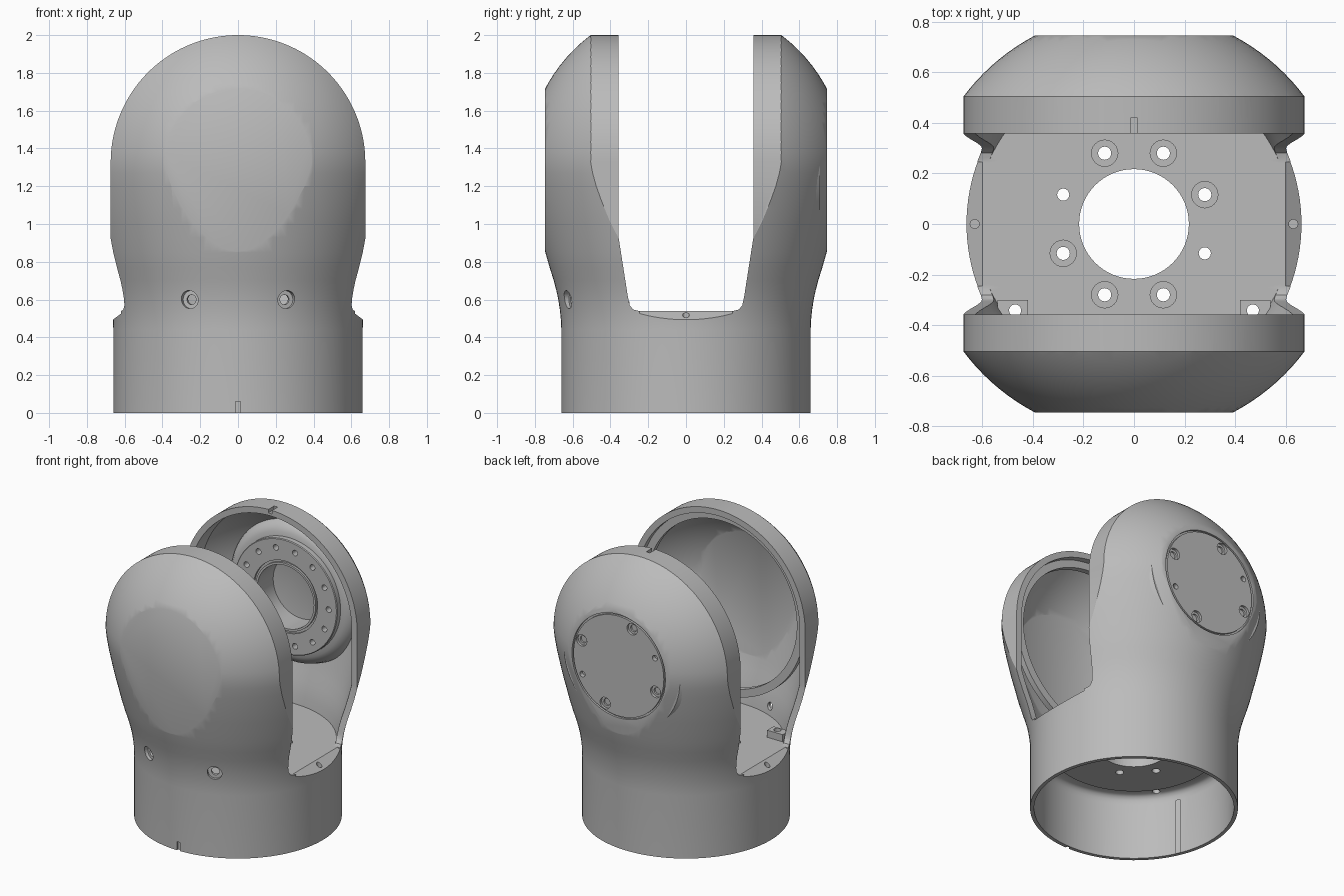
import bpy, bmesh, math
from mathutils import Matrix, Vector

cube = bpy.data.objects.get("Cube")
if cube:
    bpy.data.objects.remove(cube, do_unlink=True)

HALF = 0.674      # half width of the arms
DEPTH = 0.746     # half depth over the flat faces
HUB = 2 - HALF    # height of the pivot axis
FLOOR = 0.54      # top of the inner floor

grey = bpy.data.materials.new("plain_grey")
grey.use_nodes = True
COLOUR = (0.5, 0.5, 0.5, 1)
grey.diffuse_color = COLOUR
grey.node_tree.nodes["Principled BSDF"].inputs["Base Color"].default_value = COLOUR


def finish(bm, name):
    bmesh.ops.recalc_face_normals(bm, faces=bm.faces)
    mesh = bpy.data.meshes.new(name)
    bm.to_mesh(mesh)
    bm.free()
    mesh.materials.append(grey)
    obj = bpy.data.objects.new(name, mesh)
    bpy.context.collection.objects.link(obj)
    return obj


def add_turned(bm, profile, n, place):
    """Revolve (radius, height) points about local z into a closed solid."""
    rings = []
    for r, z in profile:
        count = n if r > 1e-6 else 1
        rings.append([bm.verts.new(place @ Vector((r * math.cos(a), r * math.sin(a), z)))
                      for a in (math.tau * i / n for i in range(count))])
    pairs = list(zip(rings, rings[1:]))
    if len(rings[0]) > 1:
        pairs.append((rings[-1], rings[0]))
    for lo, hi in pairs:
        for i in range(n):
            quad = [lo[i % len(lo)], lo[(i + 1) % n % len(lo)],
                    hi[(i + 1) % n % len(hi)], hi[i % len(hi)]]
            bm.faces.new(list(dict.fromkeys(quad)))


def turned(name, profile, n=24, places=(Matrix(),)):
    bm = bmesh.new()
    for place in places:
        add_turned(bm, profile, n, place)
    return finish(bm, name)


def prism(name, points, axis, lo, hi):
    """Extrude a 2D outline along the x or y axis."""
    bm = bmesh.new()
    at = (lambda p: (lo, p[0], p[1])) if axis == 'x' else (lambda p: (p[0], lo, p[1]))
    face = bm.faces.new([bm.verts.new(at(p)) for p in points])
    new = bmesh.ops.extrude_face_region(bm, geom=[face])["geom"]
    shift = Vector((hi - lo, 0, 0)) if axis == 'x' else Vector((0, hi - lo, 0))
    bmesh.ops.translate(bm, vec=shift, verts=[v for v in new if isinstance(v, bmesh.types.BMVert)])
    return finish(bm, name)


def box(name, x, y, z):
    return prism(name, [(x[0], z[0]), (x[1], z[0]), (x[1], z[1]), (x[0], z[1])], 'y', *y)


def combine(target, tool, operation='DIFFERENCE'):
    """Apply a boolean and discard the tool."""
    tool.hide_render = True
    mod = target.modifiers.new("cut", 'BOOLEAN')
    mod.object, mod.operation, mod.solver = tool, operation, 'EXACT'
    graph = bpy.context.evaluated_depsgraph_get()
    mesh = bpy.data.meshes.new_from_object(target.evaluated_get(graph))
    target.modifiers.clear()
    target.data = mesh
    bpy.data.objects.remove(tool, do_unlink=True)


def along_y(y, radius=0, degrees=0):
    """Place something on the pivot axis, or on a circle around it."""
    a = math.radians(degrees)
    spot = (radius * math.cos(a), y, HUB + radius * math.sin(a))
    return Matrix.Translation(spot) @ Matrix.Rotation(-math.pi / 2, 4, 'X')


def rod(r, lo, hi):
    return [(0, lo), (r, lo), (r, hi), (0, hi)]


def stepped(r, wide, lo, step, hi):
    return [(0, lo), (r, lo), (r, step), (wide, step), (wide, hi), (0, hi)]


def shell(name, inset, bottom):
    """Swelling round body, trimmed to an arch and two flat faces."""
    side = [(0.66, 0.44), (0.662, 0.49), (0.667, FLOOR), (0.676, 0.6), (0.687, 0.65),
            (0.70, 0.70), (0.722, 0.77), (0.745, 0.85), (0.764, 0.93), (0.782, 1.0),
            (0.80, 1.08), (0.825, 1.2), (0.836, 1.27)]
    side = [(r - inset, z) for r, z in side if z >= bottom]
    if bottom < side[0][1]:
        side.insert(0, (side[0][0], bottom))
    ball = 0.842 - inset
    dome = [(ball * math.cos(a), HUB + ball * math.sin(a))
            for a in (math.pi / 2 * i / 24 for i in range(25))]
    body = turned(name, [(0, bottom)] + side + dome, 128)
    half = HALF - inset
    arch = [(half * math.cos(math.pi * i / 72), HUB + half * math.sin(math.pi * i / 72))
            for i in range(73)]
    arch = [(half, -0.2)] + arch + [(-half, -0.2)]
    combine(body, prism("arch", arch, 'y', inset - DEPTH, DEPTH - inset), 'INTERSECT')
    return body


# Forked housing with its hollow arms
housing = shell("fork_housing", 0, 0)
combine(housing, shell("arm_cavity", 0.042, FLOOR))

# Slot between the arms
slot = [(0.357, 2.3), (0.357, 0.93), (0.307, 0.61), (0.298, 0.57), (0.28, 0.547), (0.25, FLOOR)]
slot += [(-y, z) for y, z in reversed(slot)]
combine(housing, prism("slot", slot, 'x', -1, 1))

# Sloping ledges at both open sides
for s in (-1, 1):
    ledge = [(s * 0.6, FLOOR), (s * 0.68, 0.48), (s * 0.68, 0.56), (s * 0.6, 0.56)]
    combine(housing, prism("ledge", ledge, 'y', -0.245, 0.245))

# Open socket below the floor
socket = [(0, -0.1), (0.635, -0.1), (0.635, 0.39), (0.63, 0.42), (0.618, 0.44),
          (0.6, 0.45), (0.53, 0.45), (0.53, 0.43), (0, 0.43)]
combine(housing, turned("socket", socket, 144))

# Screw tabs beside the front arm
for s in (-1, 1):
    x = sorted((s * 0.42, s * 0.54))
    combine(housing, box("tab", x, (-0.37, -0.30), (0.5, 0.59)), 'UNION')

# Floor opening, bolt circle, tab and ledge holes
combine(housing, turned("opening", rod(0.217, 0.3, 0.7), 64))
plain, bored = [], []
for i in range(8):
    a = math.tau * (i + 0.5) / 8
    spot = Matrix.Translation((0.303 * math.cos(a), 0.303 * math.sin(a), 0))
    (plain if i in (3, 7) else bored).append(spot)
plain += [Matrix.Translation((s * 0.47, -0.342, 0)) for s in (-1, 1)]
combine(housing, turned("bolt_holes", stepped(0.026, 0.052, 0.3, 0.51, 0.6), 24, bored))
combine(housing, turned("plain_holes", rod(0.024, 0.3, 0.8), 24, plain))
ledge_spots = [Matrix.Translation((s * 0.63, 0, 0)) for s in (-1, 1)]
combine(housing, turned("ledge_holes", rod(0.018, 0.47, 0.6), 16, ledge_spots))

# Radial screw holes low on the front
radial = []
for s in (-1, 1):
    turn = Matrix.Rotation(math.atan2(-0.628, s * 0.257), 4, 'Z')
    radial.append(Matrix.Translation((0, 0, 0.6)) @ turn @ Matrix.Rotation(math.pi / 2, 4, 'Y'))
combine(housing, turned("radial_holes", stepped(0.026, 0.048, 0.5, 0.65, 0.8), 24, radial))

# Alignment notches at the front foot and the back arm's crown
combine(housing, box("foot_notch", (-0.013, 0.013), (-0.7, -0.645), (-0.1, 0.06)))
combine(housing, box("crown_notch", (-0.014, 0.014), (0.3, 0.42), (1.975, 2.1)))

# Round cover on the back: groove and screw holes
groove = [(0.35, -0.015), (0.362, -0.015), (0.362, 0.05), (0.35, 0.05)]
combine(housing, turned("cover_groove", groove, 96, [along_y(DEPTH)]))
large = [along_y(DEPTH, 0.305, d) for d in (20, 110, 200, 290)]
small = [along_y(DEPTH, 0.31, d) for d in (-25, 155)]
combine(housing, turned("cover_screws", stepped(0.024, 0.04, -0.03, -0.018, 0.05), 24, large))
combine(housing, turned("cover_pins", rod(0.02, -0.03, 0.05), 16, small))

# Bearing flange with a flared foot inside the back arm
ring = [(0.22, 0), (0.235, 0), (0.235, 0.015), (0.25, 0.015), (0.25, 0), (0.395, 0),
        (0.40, 0.005), (0.40, 0.04), (0.43, 0.045), (0.46, 0.06), (0.485, 0.09),
        (0.5, 0.13), (0.45, 0.185), (0.22, 0.185)]
flange = turned("bearing_flange", ring, 96, [along_y(0.525)])
spots = [along_y(0.525, 0.335, 360 * i / 14) for i in range(14)]
combine(flange, turned("flange_holes", rod(0.02, -0.05, 0.08), 16, spots))

# Seal ring inside the front arm
seal = [(0.58, 0), (0.635, 0), (0.635, 0.04), (0.58, 0.04)]
seal_ring = turned("seal_ring", seal, 128, [along_y(-0.44)])

for obj in (housing, flange, seal_ring):
    bpy.ops.object.select_all(action='DESELECT')
    obj.select_set(True)
    bpy.context.view_layer.objects.active = obj
    bpy.ops.object.shade_smooth_by_angle(angle=math.radians(30))
